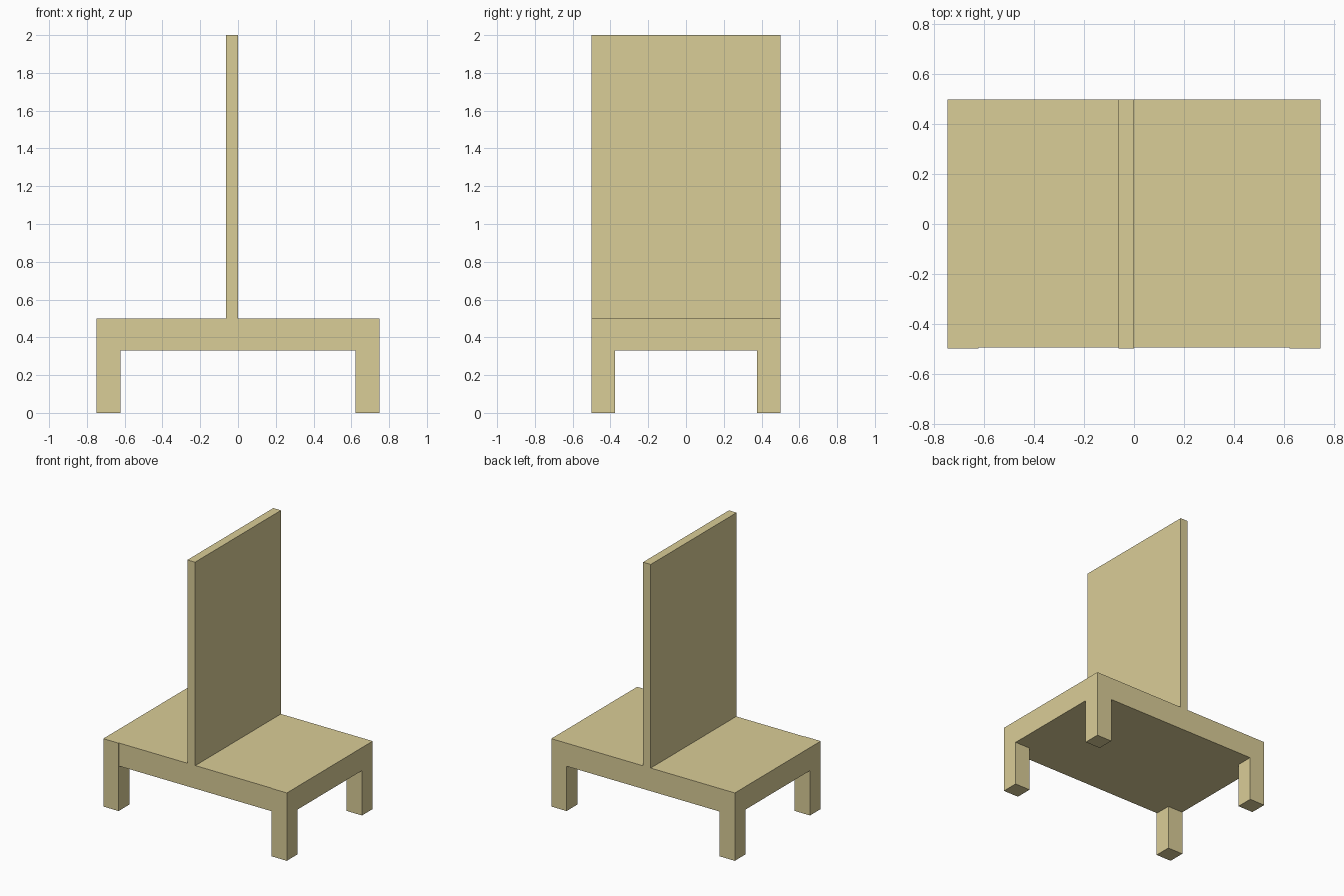
import bpy
import bmesh

if "Cube" in bpy.data.objects:
    bpy.data.objects.remove(bpy.data.objects["Cube"])

wood = bpy.data.materials.new("pale_wood")
wood.diffuse_color = (0.70, 0.61, 0.31, 1.0)
wood.use_nodes = True
wood.node_tree.nodes["Principled BSDF"].inputs["Base Color"].default_value = wood.diffuse_color

HX, HY = 0.748, 0.5            # half width, half depth
LEG = 0.125                    # leg thickness
SEAT_BOTTOM, SEAT_TOP, TOP = 0.33, 0.5, 2.0


def prism(name, outline, z0, z1):
    """Extrude a flat xy outline from z0 up to z1."""
    bm = bmesh.new()
    base = bm.faces.new([bm.verts.new((x, y, z0)) for x, y in outline])
    ext = bmesh.ops.extrude_face_region(bm, geom=[base], use_keep_orig=True)
    verts = [v for v in ext["geom"] if isinstance(v, bmesh.types.BMVert)]
    bmesh.ops.translate(bm, verts=verts, vec=(0, 0, z1 - z0))
    bmesh.ops.recalc_face_normals(bm, faces=bm.faces)
    mesh = bpy.data.meshes.new(name)
    bm.to_mesh(mesh)
    bm.free()
    mesh.materials.append(wood)
    obj = bpy.data.objects.new(name, mesh)
    bpy.context.collection.objects.link(obj)
    return obj


def rect(x0, x1, y0, y1):
    return [(x0, y0), (x1, y0), (x1, y1), (x0, y1)]


# Seat slab: front edge set back very slightly between the front legs
ix, iy = HX - LEG, -HY + 0.004
prism("seat", [(-HX, -HY), (-ix, -HY), (-ix, iy), (ix, iy),
               (ix, -HY), (HX, -HY), (HX, HY), (-HX, HY)],
      SEAT_BOTTOM, SEAT_TOP)

# Four square corner legs
for side, sx in (("left", -1), ("right", 1)):
    for end, sy in (("front", -1), ("back", 1)):
        xs = sorted((sx * HX, sx * (HX - LEG)))
        ys = sorted((sy * HY, sy * (HY - LEG)))
        prism(f"{end}_{side}_leg", rect(*xs, *ys), 0.0, SEAT_BOTTOM)

# Upright panel standing across the middle of the seat
prism("back_panel", rect(-0.0625, 0.0, -HY, HY), SEAT_TOP, TOP)
